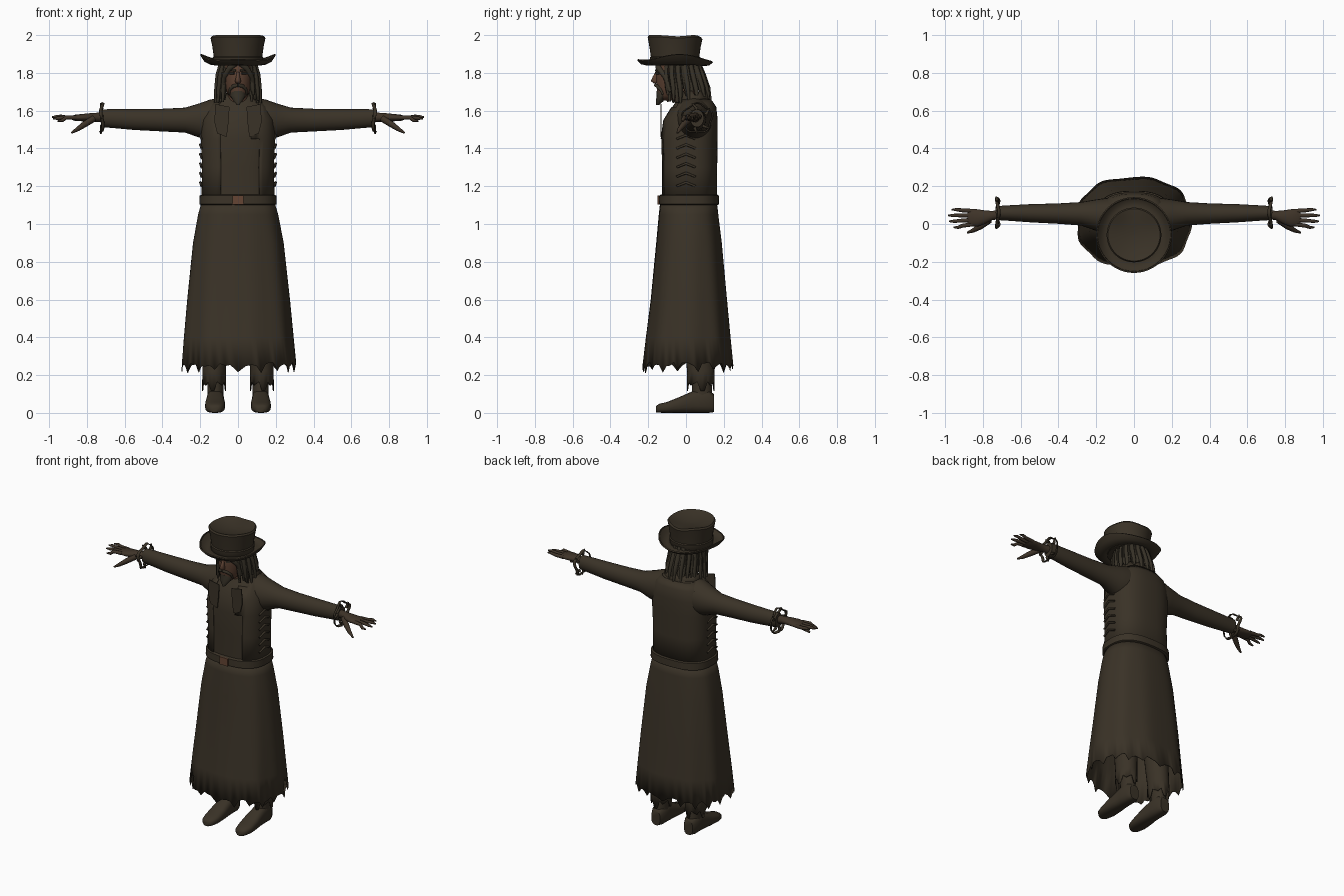
import bpy, bmesh, math, random
from mathutils import Vector

random.seed(4)
if "Cube" in bpy.data.objects:
    bpy.data.objects.remove(bpy.data.objects["Cube"])


def material(name, rgb):
    m = bpy.data.materials.new(name)
    m.use_nodes = True
    m.diffuse_color = (*rgb, 1)
    bsdf = m.node_tree.nodes["Principled BSDF"]
    bsdf.inputs["Base Color"].default_value = (*rgb, 1)
    bsdf.inputs["Roughness"].default_value = 0.9
    return m


CLOTH = material("dark brown cloth", (0.042, 0.032, 0.020))
HAIR = material("dark hair", (0.038, 0.031, 0.020))
HAND = material("dark brown hands", (0.048, 0.033, 0.021))
SKIN = material("brown skin", (0.105, 0.052, 0.031))
BUCKLE = material("copper buckle", (0.13, 0.060, 0.033))

AXES = {"x": lambda t, u, v: (t, u, v),
        "y": lambda t, u, v: (u, t, v),
        "z": lambda t, u, v: (u, v, t)}


def finish(name, bm, mat, mirror=False, thick=0, angle=40):
    bmesh.ops.recalc_face_normals(bm, faces=bm.faces)
    me = bpy.data.meshes.new(name)
    bm.to_mesh(me)
    bm.free()
    me.materials.append(mat)
    me.shade_smooth()
    me.set_sharp_from_angle(angle=math.radians(angle))
    ob = bpy.data.objects.new(name, me)
    bpy.context.collection.objects.link(ob)
    if thick:
        ob.modifiers.new("thickness", "SOLIDIFY").thickness = thick
    if mirror:
        ob.modifiers.new("mirror", "MIRROR")
    return ob


def loft(name, rings, mat, n=24, axis="z", power=2.0, caps=True, closed=True,
         shape=None, drop=None, **kw):
    """Skin superellipse rings (position, centre u, centre v, radius u, radius v)."""
    bm = bmesh.new()
    rows = []
    for i, (t, cu, cv, ru, rv) in enumerate(rings):
        row = []
        for k in range(n):
            a = 2 * math.pi * k / n - math.pi / 2
            c, s = math.cos(a), math.sin(a)
            e = 2 / power
            u = math.copysign(abs(c) ** e, c)
            v = math.copysign(abs(s) ** e, s)
            dt, f = shape(i, k, a) if shape else (0, 1)
            row.append(bm.verts.new(AXES[axis](t + dt, cu + ru * u * f, cv + rv * v * f)))
        rows.append(row)
    for lo, hi in zip(rows, rows[1:]):
        for k in range(n if closed else n - 1):
            j = (k + 1) % n
            bm.faces.new((lo[k], lo[j], hi[j], hi[k]))
    if caps:
        bm.faces.new(rows[0])
        bm.faces.new(rows[-1])
    if drop:
        gone = [f for f in bm.faces if drop(f.calc_center_median())]
        bmesh.ops.delete(bm, geom=gone, context="FACES")
    return finish(name, bm, mat, **kw)


def plate(name, points, depth, mat, y, **kw):
    """Flat outline in x and z with a little depth in y."""
    bm = bmesh.new()
    face = bm.faces.new([bm.verts.new((x, y, z)) for x, z in points])
    out = bmesh.ops.extrude_face_region(bm, geom=[face])["geom"]
    bmesh.ops.translate(bm, vec=(0, depth, 0),
                        verts=[g for g in out if isinstance(g, bmesh.types.BMVert)])
    return finish(name, bm, mat, **kw)


def tubes(name, paths, mat, sides=7, mirror=False):
    """Tapered tubes; each path is a list of (point, radius)."""
    bm = bmesh.new()
    for path in paths:
        rows = []
        for i, (p, r) in enumerate(path):
            a = Vector(path[max(i - 1, 0)][0])
            b = Vector(path[min(i + 1, len(path) - 1)][0])
            q = (b - a).to_track_quat("Z", "Y")
            rows.append([bm.verts.new(Vector(p) + q @ Vector((
                r * math.cos(2 * math.pi * k / sides),
                r * math.sin(2 * math.pi * k / sides), 0))) for k in range(sides)])
        for lo, hi in zip(rows, rows[1:]):
            for k in range(sides):
                j = (k + 1) % sides
                bm.faces.new((lo[k], lo[j], hi[j], hi[k]))
        bm.faces.new(rows[0])
        bm.faces.new(rows[-1])
    return finish(name, bm, mat, mirror=mirror, angle=60)


# Torso: inner vest and an open jacket over it
body = [(1.10, 0, .015, .188, .142), (1.3, 0, .015, .183, .142), (1.45, 0, .015, .19, .145),
        (1.55, 0, .022, .185, .138), (1.62, 0, .04, .155, .112), (1.66, 0, .04, .115, .085),
        (1.69, 0, .03, .07, .06)]
loft("vest", body, CLOTH, n=48, power=2.6)
jacket = [(t, u, v, a + .007, b + .008) for t, u, v, a, b in body[:-1]]
loft("jacket", jacket, CLOTH, n=48, power=2.6, caps=False, thick=.004,
     drop=lambda c: c.y < 0 and (-.10 < c.x < (.055 if 1.45 < c.z < 1.6 else .105)))

# Ragged lapels, collar and side lacing
plate("lapels", [(.045, 1.62), (.12, 1.635), (.125, 1.54), (.11, 1.48), (.06, 1.46), (.05, 1.54)],
      .006, CLOTH, -.135, mirror=True)
loft("collar", [(1.63, 0, .035, .13, .10), (1.67, 0, .035, .118, .09), (1.695, 0, .03, .11, .085)],
     CLOTH, n=32, caps=False, thick=.006,
     shape=lambda i, k, a: (.012 * (k % 3 - 1) if i == 2 else 0, 1),
     drop=lambda c: c.y < -.03)
tubes("side_lacing", [[((.193, -.05, z), .006), ((.199, .0, z + .02), .007),
                       ((.193, .05, z), .006)] for z in (1.2, 1.25, 1.3, 1.35, 1.4, 1.45)],
      CLOTH, mirror=True)

# Belt and buckle
loft("belt", [(1.10, 0, .016, .195, .150), (1.105, 0, .016, .205, .160),
              (1.15, 0, .016, .203, .158), (1.156, 0, .016, .192, .148)],
     CLOTH, n=48, power=2.6)
plate("buckle", [(-.03, 1.102), (.03, 1.102), (.03, 1.152), (-.03, 1.152)], .009, BUCKLE, -.151)

# Long skirt of the coat: overlapping front edge, folds and a torn hem
COLS = 72
tears = [random.uniform(-.035, -.01) if k % 4 == 0 else random.uniform(.0, .025) for k in range(COLS)]


def skirt_shape(i, k, a):
    fold = 1 + .004 * i * math.cos(a * 9)
    overlap = 1.025 if k > COLS - 2 else 1
    return (tears[k] if i == 5 else 0), fold * overlap


loft("coat_skirt", [(1.12, 0, .015, .192, .148), (1.05, 0, .015, .212, .156),
                    (.9, 0, .017, .240, .172), (.6, 0, .016, .272, .200),
                    (.4, 0, .012, .290, .222), (.245, 0, .01, .302, .238)],
     CLOTH, n=COLS, power=2.4, caps=False, shape=skirt_shape, thick=.004)

# Trousers with torn hems, ankles and shoes
loft("trousers", [(.145, .127, .078, .064, .074), (.22, .126, .078, .062, .072),
                  (.6, .115, .05, .075, .085), (1.1, .09, .02, .09, .10)],
     CLOTH, n=24, caps=False, mirror=True, thick=.004,
     shape=lambda i, k, a: ((-.03 if k % 6 in (0, 1) else .01 * (k % 3)) if i == 0 else 0, 1))
loft("ankles", [(.08, .12, .085, .042, .055), (.14, .12, .085, .042, .052),
                (.22, .12, .08, .045, .05)], CLOTH, n=16, mirror=True)
loft("shoes", [(-.16, .122, .018, .022, .016), (-.145, .122, .024, .040, .023),
               (-.10, .122, .029, .052, .029), (-.04, .121, .041, .053, .041),
               (.02, .12, .054, .048, .054), (.06, .12, .062, .046, .062),
               (.12, .12, .060, .046, .060), (.148, .12, .052, .032, .048)],
     CLOTH, n=20, axis="y", power=2.7, mirror=True, angle=55)

# Sleeves
loft("sleeves", [(.08, .04, 1.555, .10, .118), (.15, .042, 1.55, .095, .108),
                 (.2, .047, 1.548, .083, .092), (.28, .054, 1.55, .062, .066),
                 (.4, .055, 1.55, .054, .060), (.55, .057, 1.553, .048, .055),
                 (.66, .058, 1.558, .041, .050), (.725, .058, 1.56, .037, .047)],
     CLOTH, n=24, axis="x", mirror=True)

# Torn ribbon cuffs around the wrists
loft("cuff_ribbons", [(.712, .06, 1.56, .076, .074), (.728, .06, 1.56, .083, .08)],
     CLOTH, n=28, axis="x", caps=False, mirror=True, thick=.004,
     shape=lambda i, k, a: (.006 * math.sin(3 * a), 1 + .08 * math.sin(5 * a)))
tubes("cuff_knots", [[((.722, .06 + .05 * math.cos(a), 1.56 + .05 * math.sin(a)), .010),
                      ((.726, .06 + .085 * math.cos(a + .3), 1.56 + .083 * math.sin(a + .3)), .004)]
                     for a in (0.4, 1.6, 2.9, 4.4, 5.3)], CLOTH, mirror=True)

# Hands, fingers and thumbs
loft("palms", [(.70, .052, 1.563, .026, .027), (.75, .045, 1.565, .024, .024),
               (.79, .036, 1.564, .036, .022), (.83, .032, 1.563, .046, .019),
               (.865, .034, 1.562, .046, .016), (.88, .036, 1.562, .038, .010)],
     HAND, n=16, axis="x", mirror=True, angle=60)
fingers = []
for y0, y1, tip, z in ((-.002, -.018, .955, 1.545), (.021, .014, .98, 1.557),
                       (.045, .045, .985, 1.566), (.068, .076, .965, 1.568)):
    fingers.append([((.855, y0, 1.563), .012), ((.91, (y0 + y1) / 2, 1.564), .011),
                    ((tip - .025, y1, z + .003), .009), ((tip, y1, z), .004)])
fingers.append([((.765, .02, 1.558), .018), ((.81, -.012, 1.53), .017),
                ((.85, -.034, 1.502), .012), ((.882, -.046, 1.482), .005)])
tubes("fingers", fingers, HAND, mirror=True)

# Neck and head
loft("neck", [(1.6, 0, .01, .06, .06), (1.75, 0, -.02, .055, .06)], SKIN, n=16)
loft("head", [(1.655, 0, -.105, .022, .035), (1.68, 0, -.085, .050, .066),
              (1.72, 0, -.06, .070, .095), (1.77, 0, -.05, .079, .109),
              (1.82, 0, -.045, .084, .112), (1.88, 0, -.045, .075, .10)], SKIN, n=28, angle=70)
loft("nose", [(1.745, 0, -.158, .012, .014), (1.757, 0, -.165, .017, .021),
              (1.78, 0, -.160, .010, .016), (1.805, 0, -.152, .008, .010)], SKIN, n=10, angle=70)
tubes("eyes", [[((.020, -.157, 1.798), .006), ((.044, -.142, 1.798), .006)]], HAIR, mirror=True)
tubes("eyebrows", [[((.012, -.160, 1.812), .006), ((.052, -.140, 1.818), .005)]], HAIR, mirror=True)

# Moustache and pointed beard
tubes("moustache", [[((.0, -.161, 1.735), .009), ((.025, -.152, 1.730), .010),
                     ((.043, -.135, 1.712), .008), ((.047, -.122, 1.685), .005)]], HAIR, mirror=True)
loft("beard", [(1.63, 0, -.150, .006, .008), (1.65, 0, -.140, .024, .020),
               (1.68, 0, -.125, .042, .030), (1.705, 0, -.120, .036, .035)], HAIR, n=14)

# Hair cap and hanging locks
loft("hair_cap", [(1.72, 0, .01, .088, .085), (1.78, 0, -.005, .091, .088),
                  (1.87, 0, -.02, .092, .09)], HAIR, n=24,
     shape=lambda i, k, a: (0, 1 - .04 * (k % 2)))
locks = []
for layer, count in ((0, 21), (1, 15)):
    for k in range(count):
        a = math.radians(-48 + 276 * k / (count - 1))
        c, s = math.cos(a), math.sin(a)
        g = .012 * layer
        low = 1.665 + random.uniform(-.025, .02)
        back = max(s, 0) * .03
        locks.append([((.084 * c, -.03 + .09 * s, 1.87), .013),
                      (((.094 + g) * c, -.025 + (.094 + g) * s + back * .4, 1.79), .014),
                      (((.102 + g) * c, -.016 + (.098 + g) * s + back * .8, 1.72), .013),
                      (((.110 + g) * c, -.012 + (.100 + g) * s + back, low), .007)])
tubes("hair_locks", locks, HAIR, sides=6)
tubes("forehead_hair", [[((.012, -.150, 1.85), .014), ((.045, -.145, 1.825), .016),
                         ((.072, -.110, 1.78), .014), ((.084, -.085, 1.70), .009)]], HAIR, mirror=True)

# Hat: dented crown, band and curled brim
HY = -.058


def crown_shape(i, k, a):
    return (-.012 * (1 + math.sin(a)) / 2 * (1 + math.cos(4 * a)) / 2 if i in (3, 4) else 0), 1


loft("hat_crown", [(z, 0, HY, r, r) for z, r in ((1.84, .122), (1.87, .126), (1.94, .136), (1.99, .145),
     (2.0, .138), (1.985, .10), (1.975, .05), (1.972, .004))], CLOTH, n=40, shape=crown_shape)
loft("hat_band", [(z, 0, HY, r, r) for z, r in ((1.843, .126), (1.85, .131), (1.882, .134), (1.888, .128))],
     CLOTH, n=40)


def brim_shape(i, k, a):
    curl = (0, .2, .6, 1, .9)[i]
    return curl * (.034 * math.cos(a) ** 4 + .006 * math.sin(3 * a)), 1


loft("hat_brim", [(z, 0, HY, r, r) for z, r in ((1.845, .115), (1.838, .15), (1.842, .18),
     (1.862, .201), (1.868, .196))], CLOTH, n=48, caps=False, shape=brim_shape, thick=.006)
